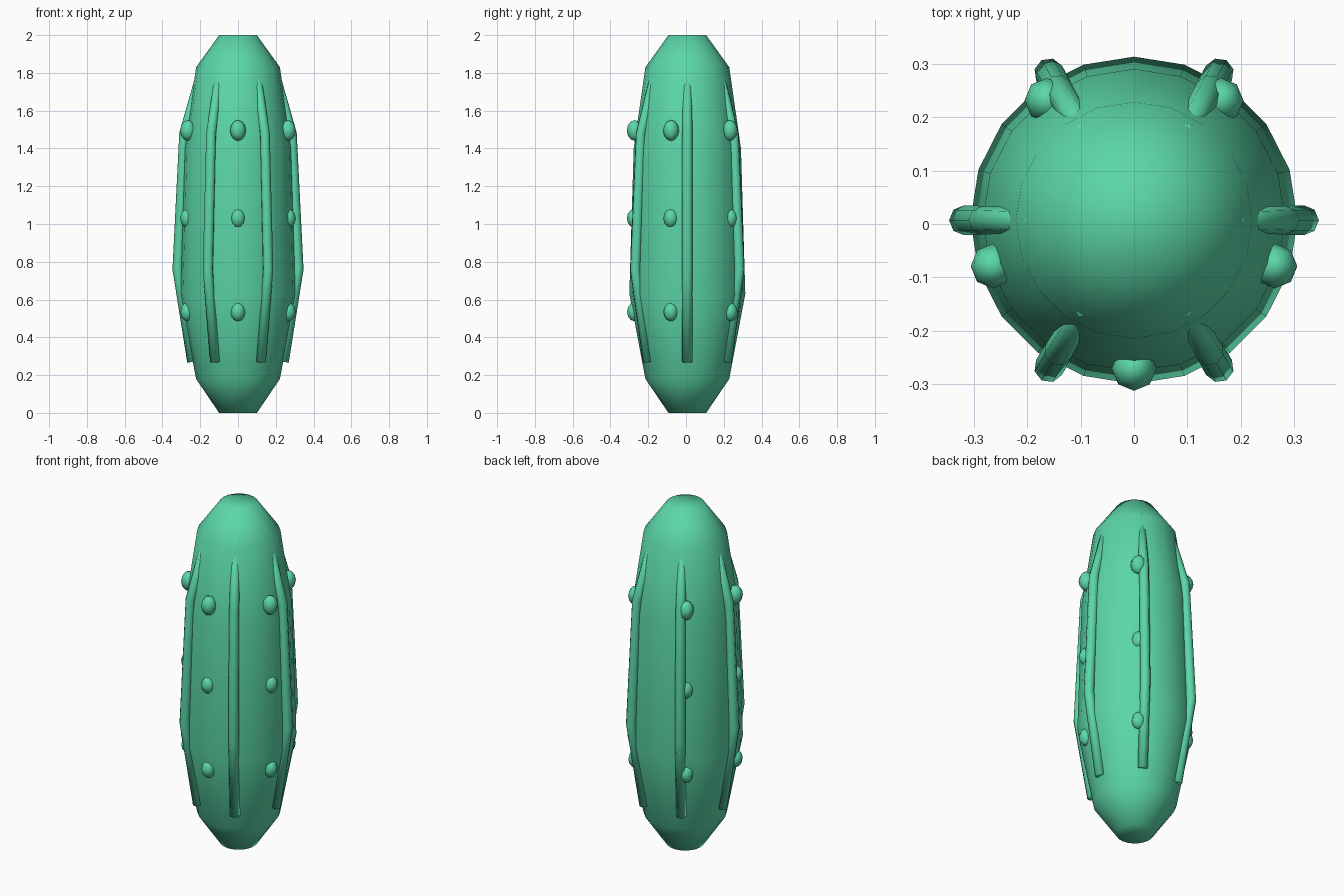
import bpy, bmesh, math
from mathutils import Vector, Matrix

if "Cube" in bpy.data.objects:
    bpy.data.objects.remove(bpy.data.objects["Cube"])

CY = 0.007  # the body axis sits slightly behind the centre

green = bpy.data.materials.new("cactus green")
green.diffuse_color = (0.105, 0.68, 0.39, 1)
green.use_nodes = True
green.node_tree.nodes["Principled BSDF"].inputs["Base Color"].default_value = green.diffuse_color


def finish(bm, name):
    bmesh.ops.recalc_face_normals(bm, faces=bm.faces)
    for f in bm.faces:
        f.smooth = True
    mesh = bpy.data.meshes.new(name)
    bm.to_mesh(mesh)
    bm.free()
    mesh.materials.append(green)
    ob = bpy.data.objects.new(name, mesh)
    bpy.context.collection.objects.link(ob)
    return ob


def skin(bm, rings):
    """Bridge successive rings of vertices and cap both ends."""
    n = len(rings[0])
    for a, b in zip(rings, rings[1:]):
        for i in range(n):
            j = (i + 1) % n
            bm.faces.new((a[i], a[j], b[j], b[i]))
    bm.faces.new(rings[0][::-1])
    bm.faces.new(rings[-1])


# body: lathed 20-sided profile (radius, height)
profile = [(0.10, 0), (0.222, 0.18), (0.307, 0.63), (0.284, 1.40), (0.222, 1.83), (0.10, 2.0)]
bm = bmesh.new()
rings = []
for r, z in profile:
    rings.append([bm.verts.new((r * math.cos(i * math.tau / 20), CY + r * math.sin(i * math.tau / 20), z))
                  for i in range(20)])
skin(bm, rings)
finish(bm, "body")

# ribs: six bent rods (centre radius, height, rod radius)
path = [(0.242, 0.27, 0.027), (0.319, 0.76, 0.028), (0.284, 1.48, 0.027), (0.184, 1.85, 0.022)]
for k in range(6):
    bm = bmesh.new()
    rings = []
    for i, (r, z, rad) in enumerate(path):
        a, b = path[max(i - 1, 0)], path[min(i + 1, len(path) - 1)]
        t = Vector((b[0] - a[0], 0, b[1] - a[1])).normalized()
        side = Vector((0, 1, 0))
        out = side.cross(t)
        c = Vector((r, 0, z))
        rings.append([bm.verts.new(c + rad * (math.cos(q) * out + math.sin(q) * side))
                      for q in (j * math.tau / 8 for j in range(8))])
    skin(bm, rings)
    bm.transform(Matrix.Translation((0, CY, 0)) @ Matrix.Rotation(k * math.pi / 3, 4, 'Z'))
    finish(bm, f"rib_{k + 1}")

# bumps: three rows of five small ellipsoids (height, centre radius, half width, half height)
rows = [(0.535, 0.280, 0.039, 0.05), (1.03, 0.281, 0.039, 0.05), (1.495, 0.278, 0.042, 0.055)]
for n, (z, r, w, h) in enumerate(rows):
    for k in range(5):
        ang = math.radians(-90 + 72 * k)
        bm = bmesh.new()
        bmesh.ops.create_uvsphere(bm, u_segments=8, v_segments=6, radius=1)
        bm.transform(Matrix.Translation((r * math.cos(ang), CY + r * math.sin(ang), z))
                     @ Matrix.Diagonal((w, w, h, 1)))
        finish(bm, f"bump_{n + 1}_{k + 1}")
